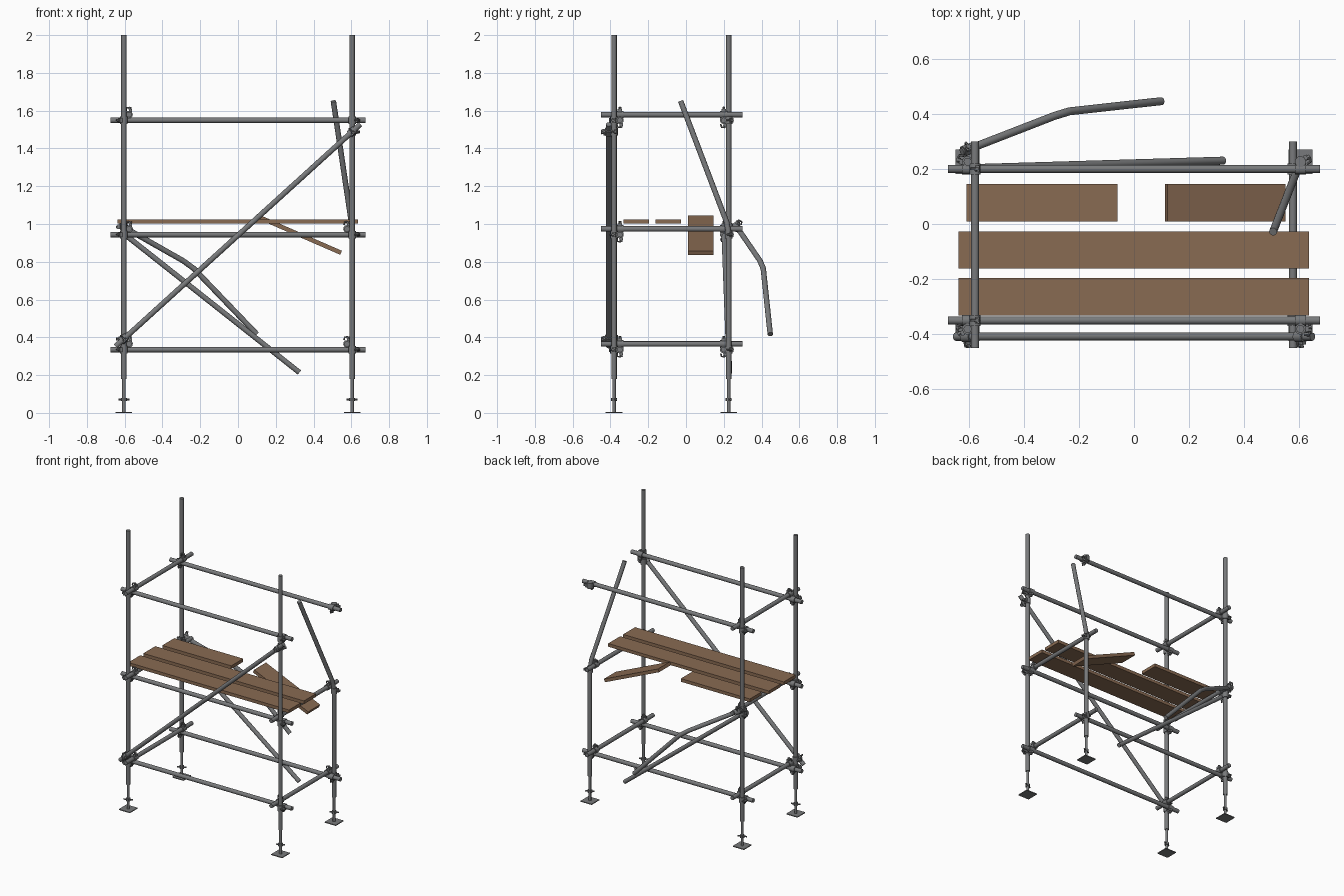
import bpy, bmesh, math
from mathutils import Vector, Matrix

if "Cube" in bpy.data.objects:
    bpy.data.objects.remove(bpy.data.objects["Cube"])


def material(name, rgb):
    m = bpy.data.materials.new(name)
    m.diffuse_color = (*rgb, 1)
    m.use_nodes = True
    m.node_tree.nodes["Principled BSDF"].inputs["Base Color"].default_value = m.diffuse_color
    return m


STEEL = material("grey steel", (0.19, 0.195, 0.20))
WOOD = material("brown timber", (0.25, 0.145, 0.085))
R = 0.0145                       # tube radius
PX, YF, YB = 0.604, -0.381, 0.226  # post positions
TX = 0.577                       # cross tube x
RF, RB = -0.350, 0.200           # rail y
LEVELS = (0.335, 0.944, 1.549)   # rail heights
UP = 0.030                       # cross tubes sit this far above rails


def finish(name, bm, mat, smooth=True):
    bmesh.ops.recalc_face_normals(bm, faces=bm.faces)
    me = bpy.data.meshes.new(name)
    bm.to_mesh(me)
    bm.free()
    me.materials.append(mat)
    ob = bpy.data.objects.new(name, me)
    bpy.context.collection.objects.link(ob)
    if smooth:
        bpy.ops.object.select_all(action='DESELECT')
        bpy.context.view_layer.objects.active = ob
        ob.select_set(True)
        bpy.ops.object.shade_smooth_by_angle(angle=math.radians(40))
    return ob


def add_tube(bm, pts, r=R, n=14):
    """Sweep a round section along a path."""
    pts = [Vector(p) for p in pts]
    dirs = [(b - a).normalized() for a, b in zip(pts, pts[1:])]
    tans = [dirs[0]] + [(a + b).normalized() for a, b in zip(dirs, dirs[1:])] + [dirs[-1]]
    side = tans[0].orthogonal().normalized()
    rings, prev = [], tans[0]
    for p, t in zip(pts, tans):
        side = prev.rotation_difference(t) @ side
        other, prev = t.cross(side), t
        rings.append([bm.verts.new(p + r * (math.cos(a) * side + math.sin(a) * other))
                      for a in (2 * math.pi * i / n for i in range(n))])
    for a, b in zip(rings, rings[1:]):
        for i in range(n):
            bm.faces.new((a[i], a[(i + 1) % n], b[(i + 1) % n], b[i]))
    bm.faces.new(rings[0][::-1])
    bm.faces.new(rings[-1])


def add_box(bm, c, size, rot=Matrix()):
    m = Matrix.Translation(c) @ rot @ Matrix.Diagonal((*size, 1))
    bmesh.ops.create_cube(bm, size=1, matrix=m)


def tube(name, pts, r=R):
    bm = bmesh.new()
    add_tube(bm, pts, r)
    return finish(name, bm, STEEL)


def box(name, c, size, mat, rot=Matrix()):
    bm = bmesh.new()
    add_box(bm, c, size, rot)
    return finish(name, bm, mat, False)


def add_clamp(bm, p, axis, out, length=0.04):
    """Collar round a tube, with a lug and an eye bolt pointing out."""
    p, a, o = Vector(p), Vector(axis).normalized(), Vector(out).normalized()
    w = a.cross(o)
    add_tube(bm, [p - a * length / 2, p + a * length / 2], 0.0205, 10)
    rot = Matrix((a, o, w)).transposed().to_4x4()
    add_box(bm, p + o * 0.022 + w * 0.008, (length * 0.6, 0.014, 0.018), rot)
    add_tube(bm, [p + o * 0.02 - w * 0.016, p + o * 0.036 - w * 0.012,
                  p + o * 0.038 + w * 0.004], 0.0045, 6)
    add_tube(bm, [p + o * 0.026 + w * 0.004, p + o * 0.040 + w * 0.008], 0.008, 6)


# upright posts, the back right one bent over above the middle level
for nm, x, y in (("front_left", -PX, YF), ("front_right", PX, YF), ("back_left", -PX, YB)):
    tube(nm + "_post", [(x, y, 0.18), (x, y, 2.0)])
tube("bent_back_right_post", [(PX, YB, 0.18), (PX, YB, 0.95), (0.600, 0.215, 1.01),
                              (0.505, -0.028, 1.65)])

# screw jacks with wing nuts and base plates
for nm, x, y in (("front_left", -PX, YF), ("front_right", PX, YF),
                 ("back_left", -PX, YB), ("back_right", PX, YB)):
    bm = bmesh.new()
    add_tube(bm, [(x, y, 0.004), (x, y, 0.20)], 0.0095, 10)
    add_tube(bm, [(x, y, 0.062), (x, y, 0.080)], 0.016, 8)
    add_tube(bm, [(x - 0.028, y - 0.012, 0.071), (x + 0.028, y + 0.012, 0.071)], 0.005, 6)
    add_box(bm, (x, y, 0.003), (0.088, 0.088, 0.006))
    finish(nm + "_jack", bm, STEEL)

# long rails, the middle back one has dropped at its right end
for i, z in enumerate(LEVELS):
    tube(f"front_rail_{i}", [(-0.676, RF, z), (0.676, RF, z)])
    if i != 1:
        tube(f"back_rail_{i}", [(-0.676, RB, z), (0.676, RB, z)])
tube("fallen_back_rail", [(-0.615, 0.202, 0.957), (0.325, 0.230, 0.214)])

# cross tubes, the top right one is missing
for s, side in ((-1, "left"), (1, "right")):
    for i, z in enumerate(LEVELS):
        if s == 1 and i == 2:
            continue
        zz = z + UP
        tube(f"{side}_cross_tube_{i}", [(s * TX, -0.45, zz), (s * TX, 0.30, zz)])
        bm = bmesh.new()
        for y in (RF, RB):
            add_clamp(bm, (s * TX, y, zz), (0, 1, 0), (0, 0, 1))
        finish(f"{side}_cross_tube_clamps_{i}", bm, STEEL)

# couplers joining rails to posts
for s, side in ((-1, "left"), (1, "right")):
    for y, ry, face, k in ((YF, RF, "front", -1), (YB, RB, "back", 1)):
        for i, z in enumerate(LEVELS):
            bm = bmesh.new()
            add_clamp(bm, (s * PX, y, z), (0, 0, 1), (s, 0.35 * k, 0))
            if not (s == 1 and k == 1 and i == 1):
                add_clamp(bm, (s * PX, ry, z), (1, 0, 0), (0, 0, -1))
            finish(f"{face}_{side}_coupler_{i}", bm, STEEL)

# front diagonal brace and its couplers
A, B = Vector((-0.648, -0.409, 0.352)), Vector((0.648, -0.409, 1.528))
tube("front_diagonal_brace", [A, B])
for nm, x in (("lower", -PX), ("upper", PX)):
    p = A.lerp(B, (x - A.x) / (B.x - A.x))
    bm = bmesh.new()
    add_clamp(bm, p, B - A, (0, -1, 0))
    add_clamp(bm, (x, YF, p.z), (0, 0, 1), (x, 0, 0))
    finish(nm + "_brace_coupler", bm, STEEL)

# bent back brace hanging from the back left post
tube("bent_back_brace", [(-0.625, 0.262, 0.995), (-0.29, 0.392, 0.805), (-0.235, 0.409, 0.765),
                         (0.100, 0.446, 0.416)])
bm = bmesh.new()
add_clamp(bm, (-0.604, 0.270, 0.983), (0.335, 0.13, -0.19), (0, 0.5, 1))
add_clamp(bm, (-PX, YB, 0.985), (0, 0, 1), (-1, 0.4, 0))
finish("bent_brace_coupler", bm, STEEL)

# deck planks, the back one snapped in two
ZP, TH, W = 1.013, 0.023, 0.135
box("front_plank", (-0.001, -0.264, ZP), (1.274, W, TH), WOOD)
box("middle_plank", (-0.001, -0.094, ZP), (1.274, W, TH), WOOD)
box("broken_plank_left", (-0.334, 0.077, ZP), (0.547, W, TH), WOOD)
box("broken_plank_right", (0.331, 0.077, 0.941), (0.468, W, TH), WOOD,
    Matrix.Rotation(math.radians(23.5), 4, 'Y'))
